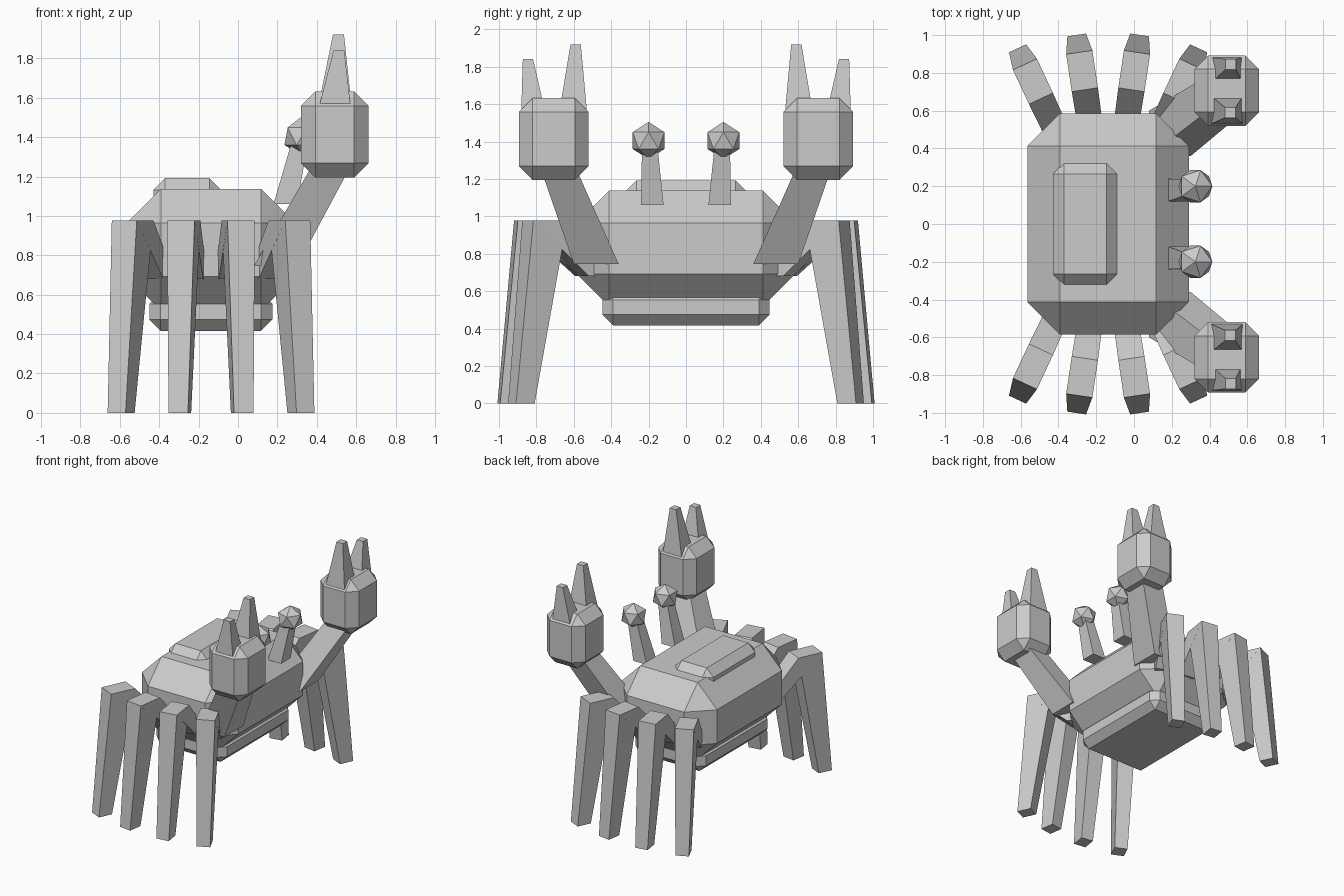
import bpy, bmesh
from math import radians
from mathutils import Matrix, Vector

cube = bpy.data.objects.get("Cube")
if cube:
    bpy.data.objects.remove(cube, do_unlink=True)

grey = bpy.data.materials.new("plain grey")
grey.use_nodes = True
colour = (0.6, 0.6, 0.6, 1)
grey.diffuse_color = colour
grey.node_tree.nodes["Principled BSDF"].inputs["Base Color"].default_value = colour


def finish(name, bm):
    bmesh.ops.recalc_face_normals(bm, faces=bm.faces)
    mesh = bpy.data.meshes.new(name)
    bm.to_mesh(mesh)
    bm.free()
    mesh.materials.append(grey)
    obj = bpy.data.objects.new(name, mesh)
    bpy.context.collection.objects.link(obj)
    return obj


def chamfer_box(name, low, high, width):
    """Box between two corners with every edge cut flat."""
    low, high = Vector(low), Vector(high)
    bm = bmesh.new()
    bmesh.ops.create_cube(bm, size=1)
    bmesh.ops.scale(bm, vec=high - low, verts=bm.verts)
    bmesh.ops.translate(bm, vec=(low + high) / 2, verts=bm.verts)
    bmesh.ops.bevel(bm, geom=bm.edges[:], offset=width, segments=1,
                    profile=0.5, affect='EDGES')
    return finish(name, bm)


def taper(name, start, start_size, end, end_size, turn=0):
    """Four-sided limb between two level rectangles, turned about z."""
    bm = bmesh.new()
    spin = Matrix.Rotation(radians(turn), 3, 'Z')
    rings = []
    for centre, (w, d) in ((start, start_size), (end, end_size)):
        rings.append([bm.verts.new(Vector(centre) + spin @ Vector((sx * w / 2, sy * d / 2, 0)))
                      for sx, sy in ((-1, -1), (1, -1), (1, 1), (-1, 1))])
    bm.faces.new(rings[0])
    bm.faces.new(rings[1])
    for i in range(4):
        j = (i + 1) % 4
        bm.faces.new((rings[0][i], rings[0][j], rings[1][j], rings[1][i]))
    return finish(name, bm)


# Shell, raised back plate and belly
MID = -0.137
chamfer_box("shell", (-0.565, -0.585, 0.52), (0.29, 0.585, 1.137), 0.173)
chamfer_box("back_plate", (-0.43, -0.325, 1.0), (-0.085, 0.325, 1.192), 0.06)
chamfer_box("belly", (-0.45, -0.447, 0.417), (0.175, 0.447, 0.61), 0.057)

for s, side in ((1, "rear_side"), (-1, "front_side")):
    # Eyes on stalks
    taper("eye_stalk_" + side, (0.24, s * 0.18, 1.06), (0.12, 0.12),
          (0.32, s * 0.195, 1.4), (0.08, 0.08))
    bm = bmesh.new()
    bmesh.ops.create_icosphere(bm, subdivisions=1, radius=0.1,
                               matrix=Matrix.Translation((0.325, s * 0.2, 1.405)))
    finish("eye_" + side, bm)

    # Arms, claws and pincers
    taper("arm_" + side, (0.19, s * 0.48, 0.745), (0.22, 0.24),
          (0.5, s * 0.7, 1.3), (0.195, 0.185))
    y0, y1 = sorted((s * 0.52, s * 0.893))
    chamfer_box("claw_" + side, (0.32, y0, 1.195), (0.662, y1, 1.632), 0.073)
    taper("large_pincer_" + side, (0.493, s * 0.603, 1.57), (0.165, 0.145),
          (0.51, s * 0.59, 1.92), (0.056, 0.055))
    taper("small_pincer_" + side, (0.493, s * 0.818, 1.57), (0.155, 0.125),
          (0.512, s * 0.845, 1.84), (0.055, 0.055))

    # Four legs, fanned out from the middle of the shell
    for n, (reach, knee_y, angle) in enumerate(((-0.398, 0.755, 25), (-0.138, 0.81, 8.5),
                                               (0.138, 0.81, -8.5), (0.398, 0.755, -25))):
        out = Matrix.Rotation(radians(angle), 3, 'Z') @ Vector((0, 1, 0))
        knee = Vector((MID + reach, knee_y, 0.977))
        hip = knee - out * 0.3
        foot = knee + out * 0.138
        hip.z, foot.z = 0.68, 0
        for p in (hip, knee, foot):
            p.y *= s
        label = side + "_" + str(n + 1)
        taper("upper_leg_" + label, hip, (0.13, 0.14), knee, (0.14, 0.2), angle * s)
        taper("lower_leg_" + label, knee, (0.14, 0.2), foot, (0.1, 0.11), angle * s)
